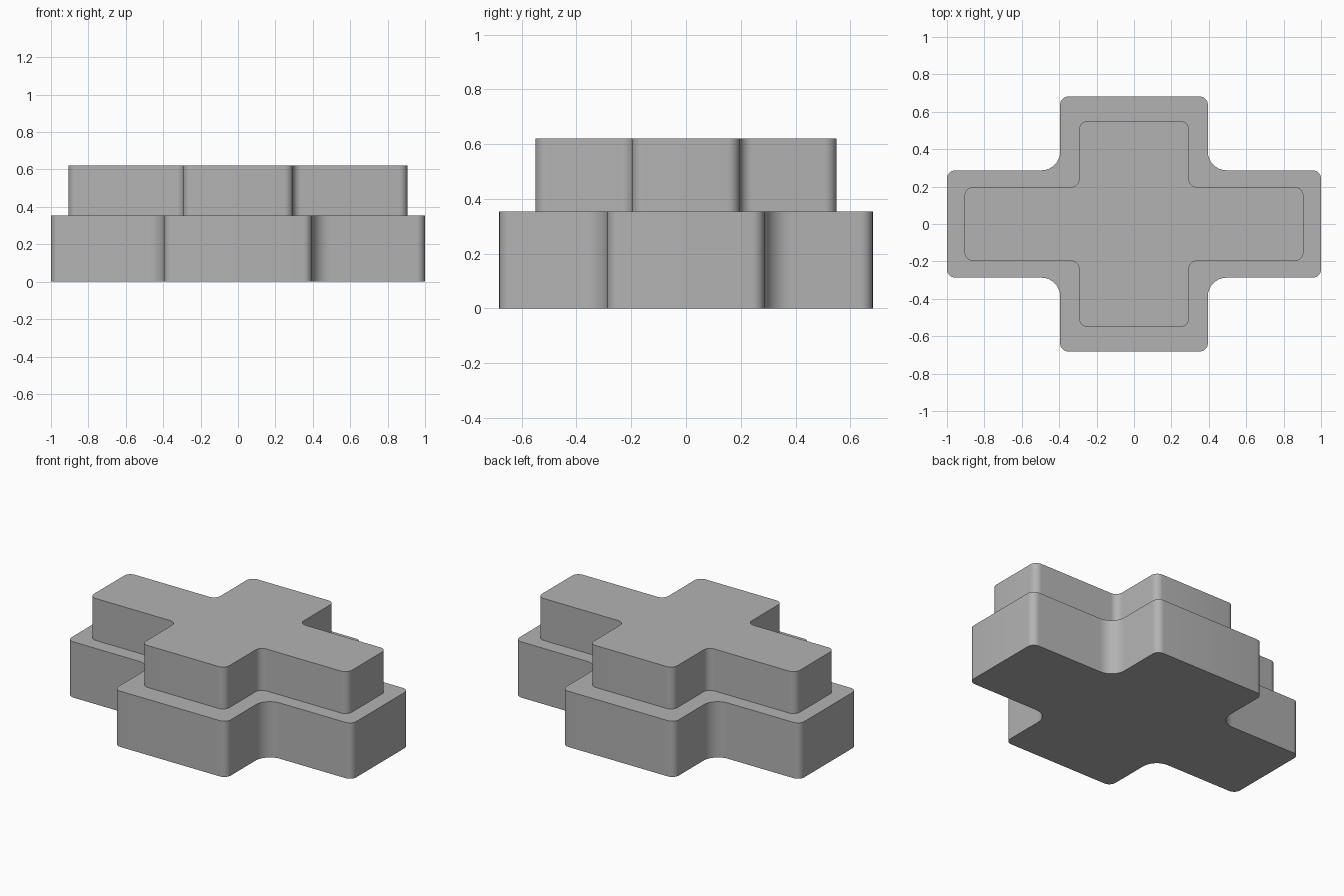
import bpy
import bmesh
from math import cos, sin, pi
from mathutils import Vector

cube = bpy.data.objects.get("Cube")
if cube:
    bpy.data.objects.remove(cube, do_unlink=True)

grey = bpy.data.materials.new("plain grey")
grey.use_nodes = True
colour = (0.45, 0.45, 0.45, 1)
grey.diffuse_color = colour
grey.node_tree.nodes["Principled BSDF"].inputs["Base Color"].default_value = colour

SEGMENTS = 8


def arc(cx, cy, radius, start, end):
    """Points along a circular arc, both ends included."""
    angles = [start + (end - start) * i / SEGMENTS for i in range(SEGMENTS + 1)]
    return [Vector((cx + radius * cos(a), cy + radius * sin(a))) for a in angles]


def cross_outline(long_x, arm_y, long_y, arm_x, outer, inner):
    """Counter-clockwise outline of a plus shape with rounded corners."""
    quarter = (
        arc(long_x - outer, arm_y - outer, outer, 0, pi / 2)
        + arc(arm_x + inner, arm_y + inner, inner, 3 * pi / 2, pi)
        + arc(arm_x - outer, long_y - outer, outer, 0, pi / 2)
    )
    outline = []
    for sx, sy in ((1, 1), (-1, 1), (-1, -1), (1, -1)):
        points = quarter if sx * sy > 0 else reversed(quarter)
        outline += [Vector((p.x * sx, p.y * sy)) for p in points]
    return outline


def add_tier(name, outline, bottom, top):
    """Extrude an outline into a smooth-sided block."""
    bm = bmesh.new()
    face = bm.faces.new([bm.verts.new((p.x, p.y, bottom)) for p in outline])
    extruded = bmesh.ops.extrude_face_region(bm, geom=[face], use_keep_orig=True)
    moved = [v for v in extruded["geom"] if isinstance(v, bmesh.types.BMVert)]
    bmesh.ops.translate(bm, verts=moved, vec=(0, 0, top - bottom))
    bmesh.ops.recalc_face_normals(bm, faces=bm.faces)
    mesh = bpy.data.meshes.new(name)
    bm.to_mesh(mesh)
    bm.free()
    mesh.materials.append(grey)
    obj = bpy.data.objects.new(name, mesh)
    bpy.context.collection.objects.link(obj)
    bpy.ops.object.select_all(action="DESELECT")
    obj.select_set(True)
    bpy.context.view_layer.objects.active = obj
    bpy.ops.object.shade_smooth_by_angle(angle=pi / 6)


# Wide lower tier with large inner fillets
add_tier("lower_tier", cross_outline(1.0, 0.287, 0.682, 0.395, 0.045, 0.1), 0, 0.354)

# Narrower upper tier standing on it
add_tier("upper_tier", cross_outline(0.906, 0.197, 0.55, 0.293, 0.045, 0.045), 0.354, 0.62)
